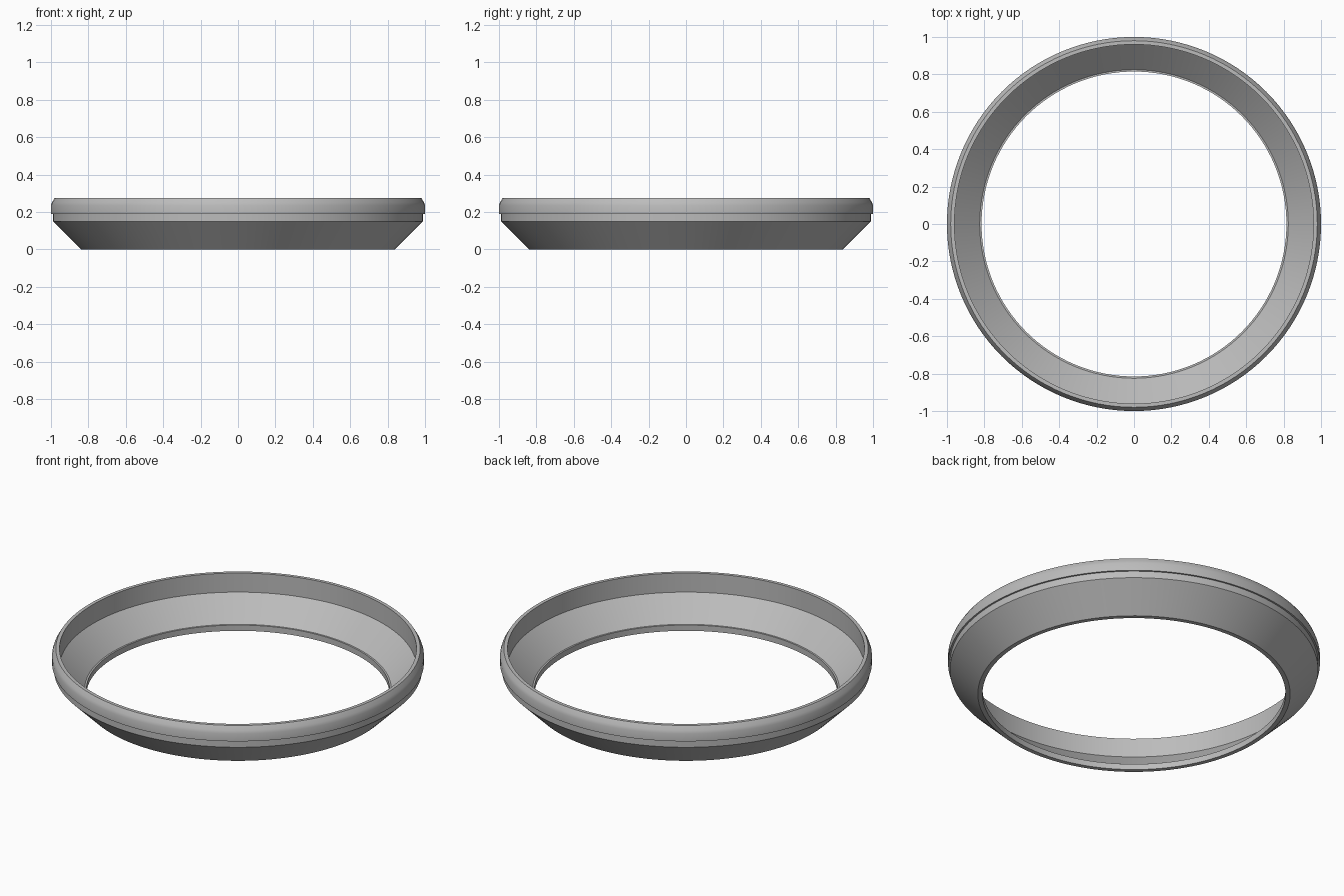
import bpy, bmesh, math

if "Cube" in bpy.data.objects:
    bpy.data.objects.remove(bpy.data.objects["Cube"])

SIDES = 128

# Single flat colour
grey = bpy.data.materials.new("light_grey")
grey.diffuse_color = (0.5, 0.5, 0.5, 1)
grey.use_nodes = True
grey.node_tree.nodes["Principled BSDF"].inputs["Base Color"].default_value = grey.diffuse_color

# Closed cross-section (radius, height), outside first, then rim and inside
PROFILE = [
    (0.84, 0.0), (0.99, 0.15), (0.99, 0.19), (1.0, 0.19),
    (1.0, 0.235), (0.994, 0.252), (0.98, 0.275),
    (0.96, 0.275), (0.96, 0.162), (0.825, 0.034), (0.815, 0.034),
    (0.815, 0.0),
]


def lathe(name, profile, material):
    bm = bmesh.new()
    rings = []
    for i in range(SIDES):
        a = 2 * math.pi * i / SIDES
        rings.append([bm.verts.new((r * math.cos(a), r * math.sin(a), z)) for r, z in profile])
    n = len(profile)
    for i in range(SIDES):
        a, b = rings[i], rings[(i + 1) % SIDES]
        for j in range(n):
            k = (j + 1) % n
            bm.faces.new((a[j], b[j], b[k], a[k]))
    bmesh.ops.recalc_face_normals(bm, faces=bm.faces)
    mesh = bpy.data.meshes.new(name)
    bm.to_mesh(mesh)
    bm.free()
    mesh.materials.append(material)
    obj = bpy.data.objects.new(name, mesh)
    bpy.context.collection.objects.link(obj)
    return obj


# Tapered ring with raised rim band
ring = lathe("tapered_ring", PROFILE, grey)
bpy.context.view_layer.objects.active = ring
ring.select_set(True)
bpy.ops.object.shade_smooth_by_angle(angle=math.radians(25))
